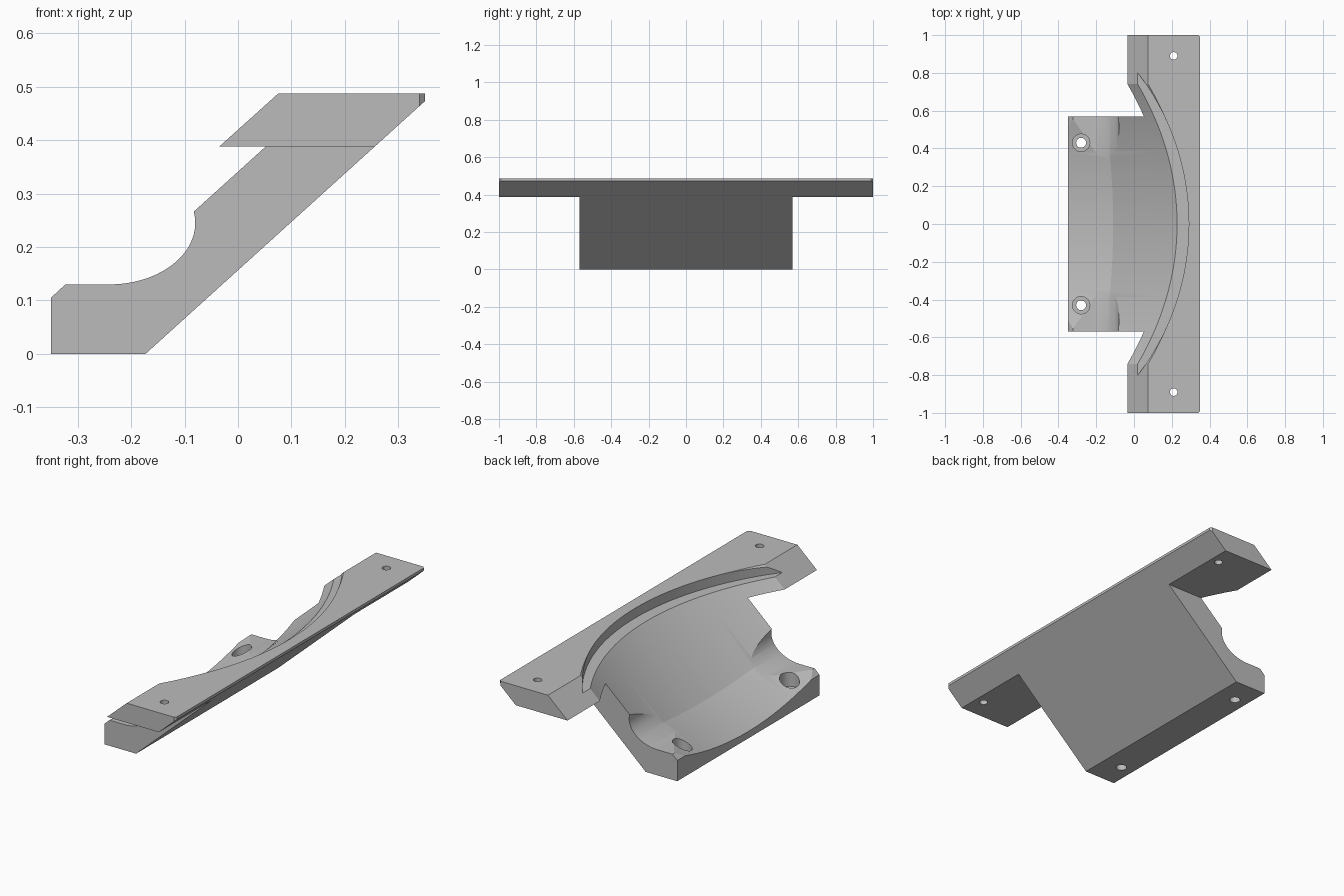
import bpy, bmesh
from math import sin, cos, pi, atan, atan2
from mathutils import Matrix, Vector

cube = bpy.data.objects.get("Cube")
if cube:
    bpy.data.objects.remove(cube, do_unlink=True)

grey = bpy.data.materials.new("plain_grey")
grey.use_nodes = True
grey.diffuse_color = (0.5, 0.5, 0.5, 1)
grey.node_tree.nodes["Principled BSDF"].inputs["Base Color"].default_value = (0.5, 0.5, 0.5, 1)


def prism(name, points, axis, lo, hi, matrix=None):
    """Extrude a 2D profile along one axis from lo to hi."""
    place = {"x": lambda a, b, t: (t, a, b),
             "y": lambda a, b, t: (a, t, b),
             "z": lambda a, b, t: (a, b, t)}[axis]
    bm = bmesh.new()
    ends = [[bm.verts.new(place(a, b, t)) for a, b in points] for t in (lo, hi)]
    for ring in ends:
        bm.faces.new(ring)
    count = len(points)
    for i in range(count):
        j = (i + 1) % count
        bm.faces.new((ends[0][i], ends[0][j], ends[1][j], ends[1][i]))
    bmesh.ops.recalc_face_normals(bm, faces=bm.faces)
    if matrix:
        bm.transform(matrix)
    mesh = bpy.data.meshes.new(name)
    bm.to_mesh(mesh)
    bm.free()
    mesh.materials.append(grey)
    obj = bpy.data.objects.new(name, mesh)
    bpy.context.collection.objects.link(obj)
    return obj


def circle(cx, cy, r, n):
    return [(cx + r * cos(2 * pi * i / n), cy + r * sin(2 * pi * i / n)) for i in range(n)]


def combine(target, tool, operation):
    """Apply a boolean and discard the tool object."""
    bpy.context.view_layer.objects.active = target
    mod = target.modifiers.new(operation.lower(), "BOOLEAN")
    mod.object, mod.operation, mod.solver = tool, operation, "EXACT"
    bpy.ops.object.modifier_apply(modifier=mod.name)
    bpy.data.objects.remove(tool, do_unlink=True)


def sloped_cylinder(name, x, z, angle, radius):
    """Large cylinder whose lowest line passes through (x, z) at a slope."""
    centre = Vector((x - radius * sin(angle), 0, z + radius * cos(angle)))
    matrix = Matrix.Translation(centre) @ Matrix.Rotation(-angle, 4, "Y")
    return prism(name, circle(0, 0, radius, 360), "x", -3, 3, matrix)


# Sloping block with an elliptical scoop along its front
scoop = []
for i in range(25):
    a = -pi / 2 + (pi / 2 + 0.19) * i / 24
    scoop.append((-0.24 + 0.16 * cos(a), 0.245 + 0.115 * sin(a)))
body_profile = [(-0.35, 0), (-0.173, 0), (0.256, 0.388), (-0.083, 0.388)]
body_profile += scoop[::-1] + [(-0.323, 0.13), (-0.35, 0.105)]
bracket = prism("bracket", body_profile, "y", -0.57, 0.57)

# Wide mounting flange with clipped back corners
flange = prism("flange", [(-0.035, 0.388), (0.256, 0.388), (0.35, 0.473),
                          (0.35, 0.487), (0.075, 0.487)], "y", -1, 1)
bm = bmesh.new()
bm.from_mesh(flange.data)
corners = [e for e in bm.edges
           if all(v.co.x > 0.349 for v in e.verts)
           and abs(e.verts[0].co.y - e.verts[1].co.y) < 0.01]
bmesh.ops.bevel(bm, geom=corners, offset=0.01, segments=1, affect="EDGES")
bm.to_mesh(flange.data)
bm.free()
combine(bracket, flange, "UNION")

# Hollow bed: a steep trough that bends to a shallower one
trough = sloped_cylinder("steep_trough", 0.228, 0.437, atan2(0.473, 0.523), 2.03)
combine(trough, sloped_cylinder("shallow_trough", -0.35, 0.035, atan(0.4), 2.0), "INTERSECT")
combine(bracket, trough, "DIFFERENCE")

# Curved ledge in the flange
combine(bracket, prism("ledge", circle(-1.03, 0, 1.32, 256), "z", 0.437, 0.7), "DIFFERENCE")

# Screw holes, the lower pair counterbored
for side in (-1, 1):
    for x, y, r, low in ((0.21, 0.89, 0.02, 0.3), (-0.28, 0.43, 0.026, -0.1),
                         (-0.28, 0.43, 0.046, 0.06)):
        hole = prism("hole", circle(x, side * y, r, 32), "z", low, 0.6)
        combine(bracket, hole, "DIFFERENCE")

# Smooth shading with crisp edges
bpy.ops.object.select_all(action="DESELECT")
bracket.select_set(True)
bpy.context.view_layer.objects.active = bracket
bpy.ops.object.shade_smooth_by_angle(angle=0.26)
